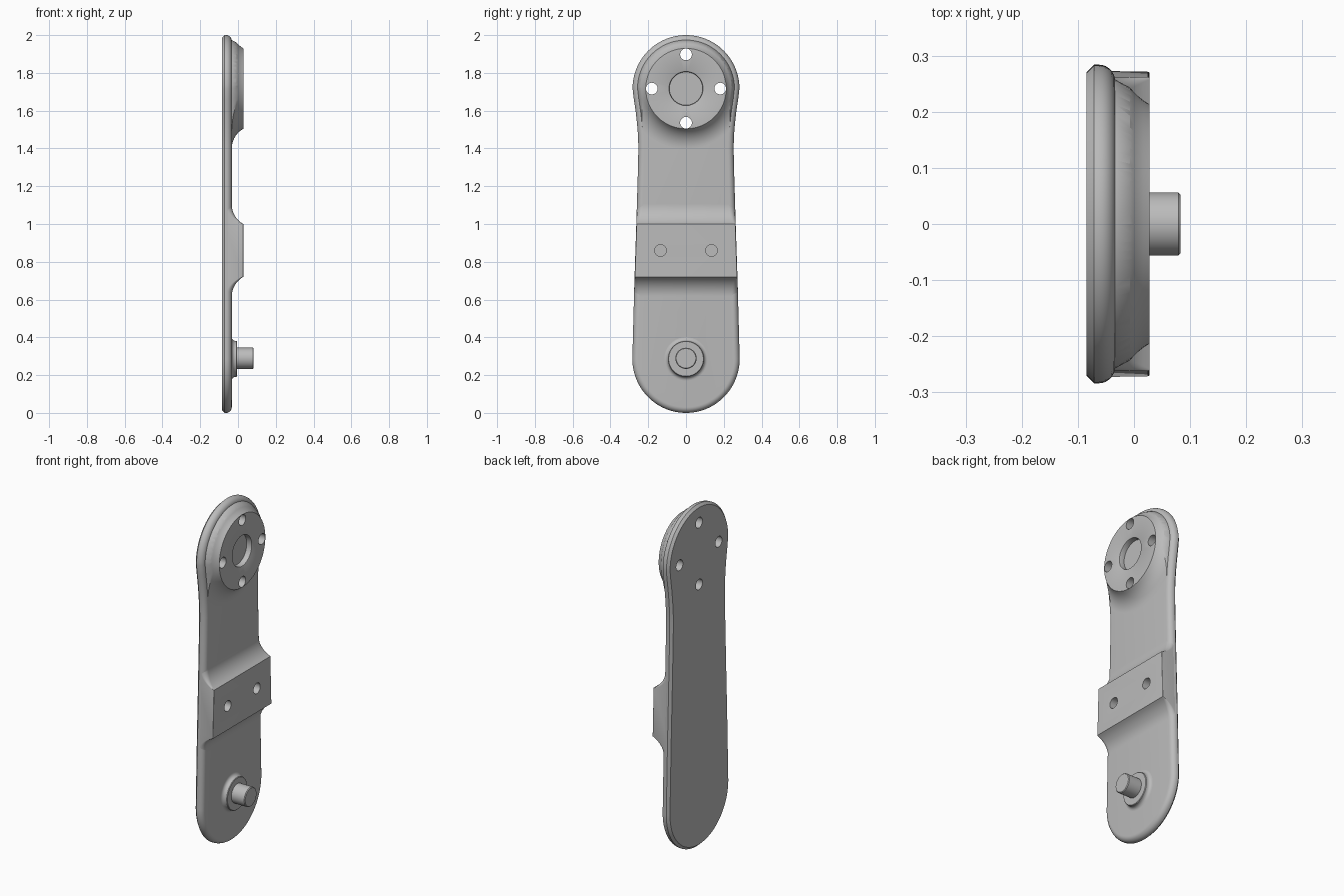
import bpy, bmesh, math

cube = bpy.data.objects.get("Cube")
if cube:
    bpy.data.objects.remove(cube, do_unlink=True)

grey = bpy.data.materials.new("satin grey")
grey.use_nodes = True
COLOUR = (0.5, 0.5, 0.5, 1)
grey.diffuse_color = COLOUR
grey.node_tree.nodes["Principled BSDF"].inputs["Base Color"].default_value = COLOUR

BACK, BASE, TOP = -0.085, -0.033, 0.028   # plate back, plate front, raised faces
TOP_Z, PIN_Z = 1.717, 0.286               # centres of the two round ends
FILLET = 0.12                             # radius of the concave blends
FOOT = math.sqrt(FILLET ** 2 - (FILLET - (TOP - BASE)) ** 2)


def loft(name, rings):
    """Skin a list of equal-length closed rings and cap both ends."""
    bm = bmesh.new()
    loops = [[bm.verts.new(p) for p in ring] for ring in rings]
    n = len(loops[0])
    for a, b in zip(loops, loops[1:]):
        for i in range(n):
            j = (i + 1) % n
            bm.faces.new((a[i], a[j], b[j], b[i]))
    bm.faces.new(loops[0][::-1])
    bm.faces.new(loops[-1])
    bmesh.ops.recalc_face_normals(bm, faces=bm.faces)
    mesh = bpy.data.meshes.new(name)
    bm.to_mesh(mesh)
    bm.free()
    mesh.materials.append(grey)
    ob = bpy.data.objects.new(name, mesh)
    bpy.context.collection.objects.link(ob)
    return ob


def revolve(name, profile, y, z, n=64):
    """Turn (radius, x) points around an axis parallel to x."""
    angles = [math.tau * i / n for i in range(n)]
    return loft(name, [[(x, y + r * math.cos(a), z + r * math.sin(a)) for a in angles]
                       for r, x in profile])


def boolean(ob, tool, operation):
    """Apply a boolean and discard the helper."""
    mod = ob.modifiers.new("cut", 'BOOLEAN')
    mod.operation, mod.object, mod.solver = operation, tool, 'EXACT'
    bpy.context.view_layer.objects.active = ob
    bpy.ops.object.modifier_apply(modifier=mod.name)
    bpy.data.objects.remove(tool, do_unlink=True)


def smooth(ob):
    bpy.ops.object.select_all(action='DESELECT')
    ob.select_set(True)
    bpy.context.view_layer.objects.active = ob
    bpy.ops.object.shade_smooth_by_angle(angle=math.radians(30))


def blend(d):
    """Front height at distance d outside a raised face."""
    if d <= 0:
        return TOP
    if d >= FOOT:
        return BASE
    return BASE + FILLET - math.sqrt(FILLET ** 2 - (FOOT - d) ** 2)


# Plan outline: round ends, tapering sides, slight waist below the head
WAIST = [(PIN_Z, .284), (.7, .273), (1.0, .263), (1.25, .2555), (1.4, .252),
         (1.47, .254), (1.54, .260), (1.6, .267), (1.66, .276), (TOP_Z, .283)]


def half_width(z):
    for (z0, w0), (z1, w1) in zip(WAIST, WAIST[1:]):
        if z <= z1:
            return w0 + (w1 - w0) * (z - z0) / (z1 - z0)


def outline():
    steps = 24
    quarter = [math.pi / 2 * i / steps for i in range(steps + 1)]
    side = [(.286 * math.sin(a) * .284 / .286, PIN_Z - .286 * math.cos(a)) for a in quarter[:-1]]
    side += [(w, z) for z, w in WAIST]
    side += [(.283 * math.cos(a), TOP_Z + .283 * math.sin(a)) for a in quarter[1:]]
    return side + [(-y, z) for y, z in side[-2:0:-1]]


PLAN = outline()


def plan_ring(x, inset):
    ring = []
    for i, (y, z) in enumerate(PLAN):
        (y0, z0), (y1, z1) = PLAN[i - 1], PLAN[(i + 1) % len(PLAN)]
        length = math.hypot(y1 - y0, z1 - z0)
        ring.append((x, y - inset * (z1 - z0) / length, z + inset * (y1 - y0) / length))
    return ring


def rounded(radius, front, n=7):
    """(x, inset) steps of a rounded front edge."""
    arc = [math.pi / 2 * i / n for i in range(n + 1)]
    return [(front - radius + radius * math.sin(a), radius * (1 - math.cos(a))) for a in arc]


# Plate: chamfered back edge, rounded front edge
plate = loft("plate", [plan_ring(x, d) for x, d in
                       [(BACK, .014), (BACK + .014, 0)] + rounded(.03, BASE)])

# Head boss: flared disc with a shallow recess, trimmed to the plate edge
flare = [(.213 + FOOT * i / 14, blend(FOOT * i / 14)) for i in range(14, -1, -1)]
boss = revolve("head_boss", [(.213 + FOOT, -.06)] + flare +
               [(.094, TOP), (.090, TOP - .002), (.088, TOP - .007), (.088, -.005)],
               0, TOP_Z, 96)
trim = loft("trim", [plan_ring(-.08, .026), plan_ring(BASE, .026), plan_ring(.04, .066)])
boolean(boss, trim, 'INTERSECT')

# Four bolt holes through the head
for k in range(4):
    a = k * math.pi / 2
    for part in (plate, boss):
        drill = revolve("drill", [(.031, -.2), (.031, .2)],
                        .181 * math.cos(a), TOP_Z + .181 * math.sin(a), 32)
        boolean(part, drill, 'DIFFERENCE')

# Middle pad: full-width block blending into the plate above and below
LOW, HIGH = .72, 1.0
spread = [FOOT * i / 14 for i in range(14, -1, -1)]
levels = [LOW - d for d in spread] + [HIGH + d for d in reversed(spread)]
sections = []
for z in levels:
    x = blend(max(LOW - z, z - HIGH))
    w = half_width(z) - .001
    r = .004 + .028 * (TOP - x) / (TOP - BASE)
    edge = [(-.07, w)] + [(px, w - d) for px, d in rounded(r, x)]
    sections.append([(px, y, z) for px, y in edge] +
                    [(px, -y, z) for px, y in reversed(edge)])
pad = loft("middle_pad", sections)
for y in (-.135, .135):
    drill = revolve("drill", [(.031, -.025), (.031, .2)], y, .86, 32)
    boolean(pad, drill, 'DIFFERENCE')

# Lower collar with a small blend at its foot, and the pin
collar_foot = [(.115 - .02 * math.sin(a), BASE + .02 * (1 - math.cos(a)))
               for a in [math.pi / 2 * i / 6 for i in range(7)]]
collar = revolve("pin_collar", [(.115, -.05)] + collar_foot + [(.095, -.007), (.092, -.004)],
                 0, PIN_Z)
pin = revolve("pin", [(.056, -.03), (.056, .079), (.052, .083)], 0, PIN_Z + .003)

for ob in (plate, boss, pad, collar, pin):
    smooth(ob)
